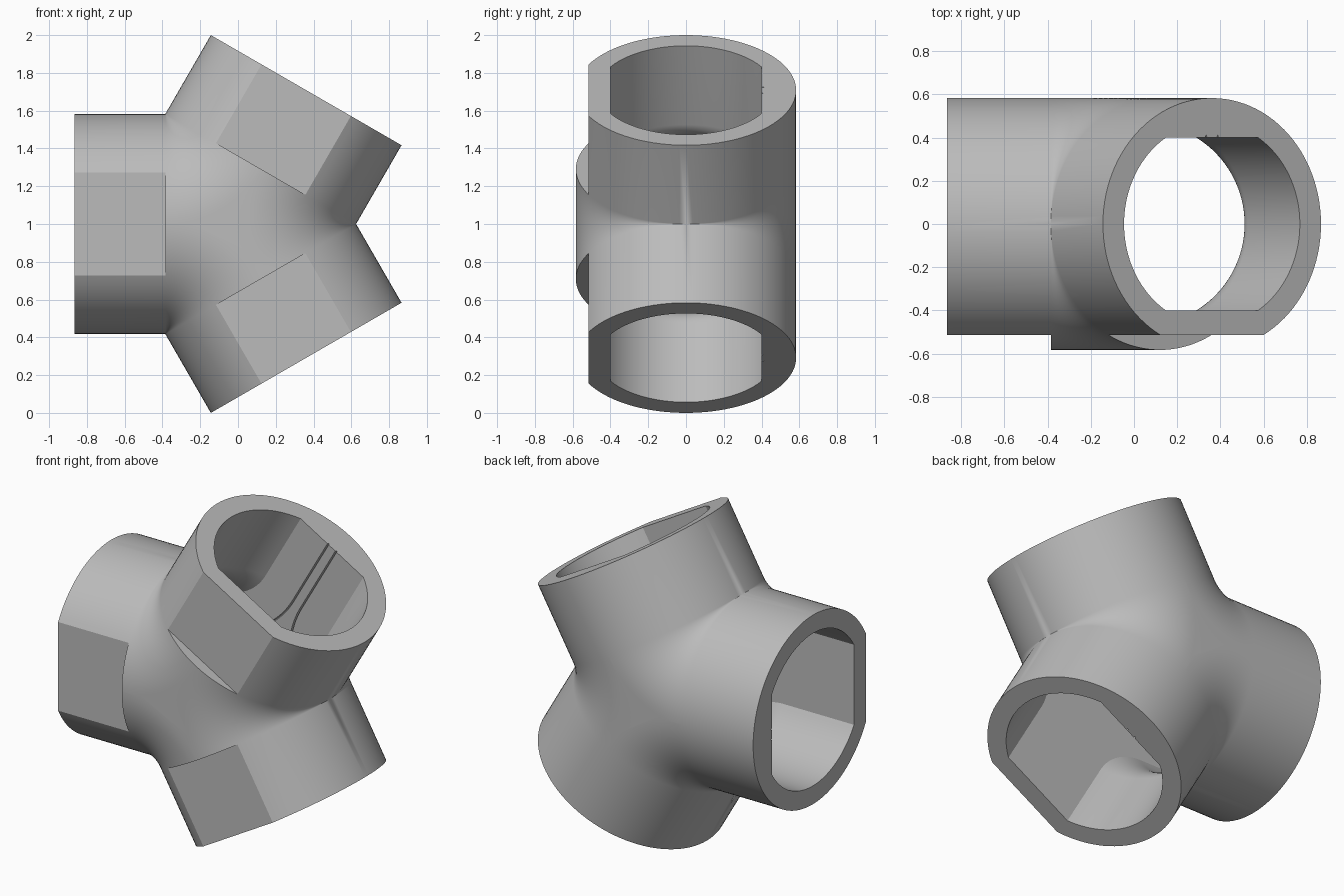
import bpy, bmesh
from math import radians, sin, cos, asin, sqrt, pi, tan

if "Cube" in bpy.data.objects:
    bpy.data.objects.remove(bpy.data.objects["Cube"], do_unlink=True)

R = 0.583                    # outer radius of each arm
BORE, BORE_FLAT = 0.47, 0.40  # bore radius and half-distance between its flats
FLAT = 0.515                 # depth of the outer flat on the front
LENGTH = 0.818               # centre to arm end
HUB = R * tan(radians(30))   # centre to the start of each straight arm
CX, CZ = -0.048, 1.0
BEND = 20                    # segments in each swept bend


def arc(radius, start, end, n):
    return [(radius * cos(start + (end - start) * i / n),
             radius * sin(start + (end - start) * i / n)) for i in range(n + 1)]


# Half cross-sections as (distance from axis, y), running back to front
corner = -asin(FLAT / R)
outer = arc(R, pi / 2, corner, 44) + arc(R, corner, -pi / 2, 10)[1:]
outer_flat = [(u, max(y, -FLAT)) for u, y in outer]
edge = asin(BORE_FLAT / BORE)
groove = [(0, 0), (0.026, 0), (0.031, 0.012), (0.036, 0)]
inner = [(u, BORE_FLAT + d) for u, d in groove]
inner += arc(BORE, edge, -edge, 32) + [(0, -BORE_FLAT)]

bm = bmesh.new()


def ring(profile, along, angle):
    """Half section across an arm, on its anticlockwise or clockwise side."""
    arm, side = angle
    a, p = radians(arm), radians(arm + 90 * side)
    return [bm.verts.new((CX + along * cos(a) + u * cos(p), y,
                          CZ + along * sin(a) + u * sin(p))) for u, y in profile]


def bend(profile, arm):
    """Half section swept about the notch between two neighbouring arms."""
    b = radians(arm + 60)
    nx, nz = (CX + R / sin(pi / 3) * cos(b), CZ + R / sin(pi / 3) * sin(b))
    rings = []
    for i in range(BEND + 1):
        t = radians(arm - 90 - 60 * i / BEND)
        rings.append([bm.verts.new((nx + (R - u) * cos(t), y, nz + (R - u) * sin(t)))
                      for u, y in profile])
    return rings


def skin(rings):
    for a, b in zip(rings, rings[1:]):
        for i in range(len(a) - 1):
            bm.faces.new((a[i], a[i + 1], b[i + 1], b[i]))


# Outer wall, bore and end rims, one sector between each pair of arms
hub_edges = [[], [], [], []]
for arm in (60, 180, 300):
    first, second = (arm, 1), (arm + 120, -1)
    walls = []
    for straight, swept in ((outer_flat, outer), (inner, inner)):
        middle = bend(swept, arm)
        rings = [ring(straight, LENGTH, first), ring(straight, HUB, first)]
        rings += middle
        rings += [ring(straight, HUB, second), ring(straight, LENGTH, second)]
        skin(rings)
        k = 2 * len(walls)
        hub_edges[k] += [r[0] for r in middle[:-1]]
        hub_edges[k + 1] += [r[-1] for r in middle[:-1]]
        walls.append(rings)
    for end in (0, -1):
        bm.faces.new(walls[0][end] + walls[1][end][::-1])

# Flat three-cornered panels at the middle, outside and inside
for loop in hub_edges:
    bm.faces.new(loop)

bmesh.ops.remove_doubles(bm, verts=bm.verts, dist=0.00005)
bmesh.ops.dissolve_degenerate(bm, edges=bm.edges, dist=0.00001)
bmesh.ops.recalc_face_normals(bm, faces=bm.faces)

mesh = bpy.data.meshes.new("three_way_pipe_joint")
bm.to_mesh(mesh)
bm.free()
joint = bpy.data.objects.new("three_way_pipe_joint", mesh)
bpy.context.collection.objects.link(joint)

# Single plain grey
grey = bpy.data.materials.new("plain grey")
grey.use_nodes = True
colour = (0.5, 0.5, 0.5, 1)
grey.diffuse_color = colour
grey.node_tree.nodes["Principled BSDF"].inputs["Base Color"].default_value = colour
mesh.materials.append(grey)

bpy.ops.object.select_all(action="DESELECT")
joint.select_set(True)
bpy.context.view_layer.objects.active = joint
bpy.ops.object.shade_smooth_by_angle(angle=radians(25))
